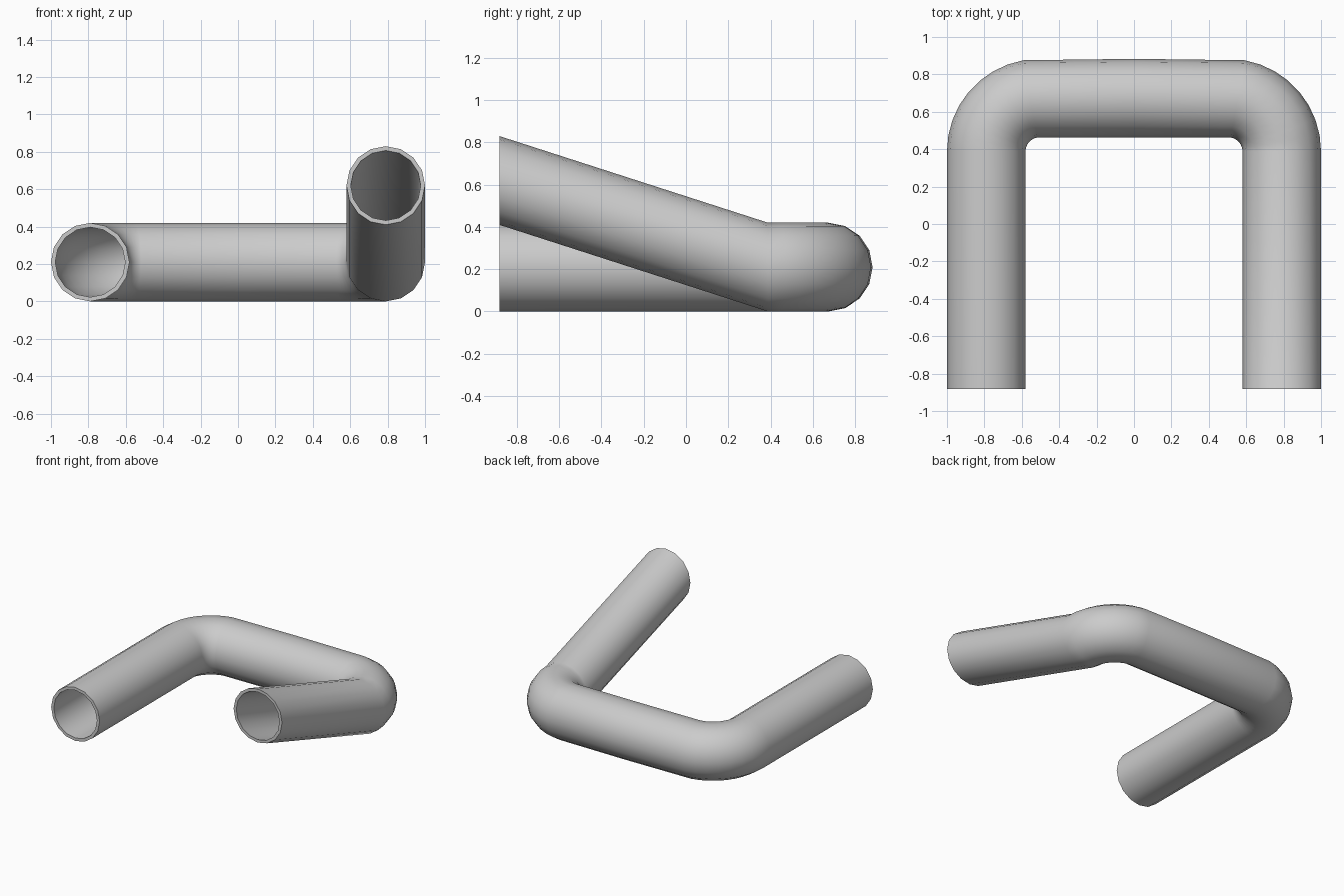
import bpy, bmesh
from math import sin, cos, pi, radians

if "Cube" in bpy.data.objects:
    bpy.data.objects.remove(bpy.data.objects["Cube"])

SIDES = 16
R_OUT, R_IN = 0.21, 0.187
BEND_R, BEND_X, BEND_Y = 0.285, 0.505, 0.388
END_Y, RISE = -0.883, 0.41

# Path stations: (x, y, z, angle of the cross-section in plan)
half = [(BEND_X + BEND_R * cos(radians(a)), BEND_Y + BEND_R * sin(radians(a)), R_OUT, radians(a))
        for a in range(0, 81, 10)]
leg_x = BEND_X + BEND_R
left = [(-x, y, z, pi - a) for x, y, z, a in half]
path = ([(leg_x, END_Y, R_OUT + RISE, 0)] + half
        + [(0, BEND_Y + BEND_R, R_OUT, pi / 2)]
        + left[::-1] + [(-leg_x, END_Y, R_OUT, pi)])

bm = bmesh.new()


def skin(radius):
    """Sweep a round section along the path and return its rings."""
    rings = []
    for x, y, z, a in path:
        ring = []
        for i in range(SIDES):
            t = 2 * pi * i / SIDES
            d = radius * cos(t)
            ring.append(bm.verts.new((x + d * cos(a), y + d * sin(a), z + radius * sin(t))))
        rings.append(ring)
    for r0, r1 in zip(rings, rings[1:]):
        bridge(r0, r1)
    return rings


def bridge(r0, r1):
    for i in range(SIDES):
        j = (i + 1) % SIDES
        bm.faces.new((r0[i], r0[j], r1[j], r1[i]))


# Outer and inner walls joined by the two end rims
outer = skin(R_OUT)
inner = skin(R_IN)
for k in (0, -1):
    bridge(outer[k], inner[k])
bmesh.ops.recalc_face_normals(bm, faces=bm.faces[:])

mesh = bpy.data.meshes.new("bent_pipe")
bm.to_mesh(mesh)
bm.free()
pipe = bpy.data.objects.new("bent_pipe", mesh)
bpy.context.collection.objects.link(pipe)
bpy.context.view_layer.objects.active = pipe
pipe.select_set(True)
bpy.ops.object.shade_smooth_by_angle(angle=radians(40))
